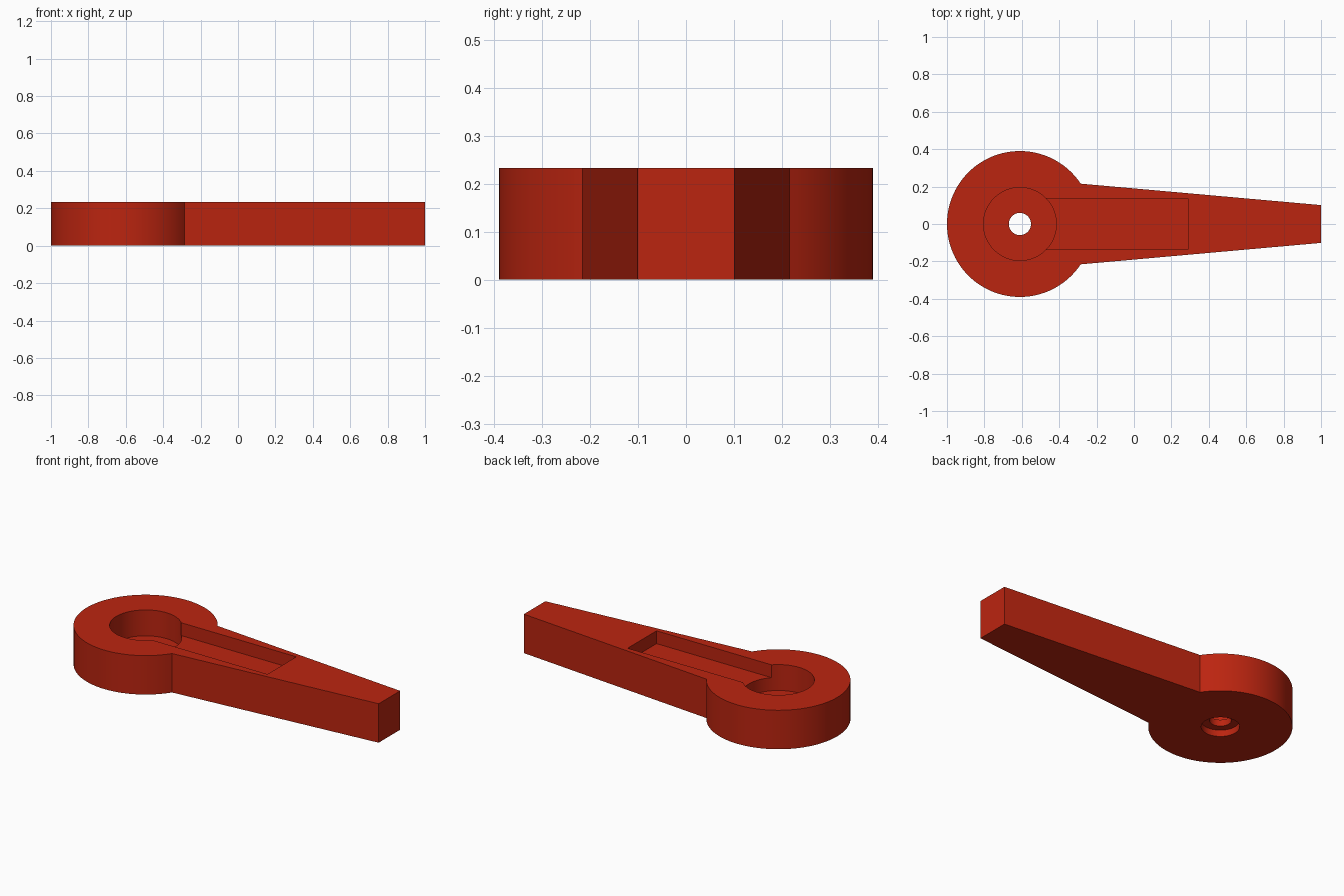
import bpy, bmesh, math

if "Cube" in bpy.data.objects:
    bpy.data.objects.remove(bpy.data.objects["Cube"])

UNIT = 0.039            # one design unit
CX = -0.61              # centre of the round hub
R, H = 0.39, 0.2325     # hub radius, overall height
SEGS = 96

red = bpy.data.materials.new("red")
red.diffuse_color = (0.5, 0.018, 0.005, 1)
red.use_nodes = True
red.node_tree.nodes["Principled BSDF"].inputs["Base Color"].default_value = red.diffuse_color


def prism(name, outline, z0, z1):
    """Extrude a closed xy outline from z0 to z1."""
    bm = bmesh.new()
    base = bm.faces.new([bm.verts.new((x, y, z0)) for x, y in outline])
    ext = bmesh.ops.extrude_face_region(bm, geom=[base])
    verts = [g for g in ext["geom"] if isinstance(g, bmesh.types.BMVert)]
    bmesh.ops.translate(bm, verts=verts, vec=(0, 0, z1 - z0))
    bmesh.ops.recalc_face_normals(bm, faces=bm.faces[:])
    me = bpy.data.meshes.new(name)
    bm.to_mesh(me)
    bm.free()
    me.materials.append(red)
    ob = bpy.data.objects.new(name, me)
    bpy.context.collection.objects.link(ob)
    return ob


def arc(r, a0, a1, n):
    return [(CX + r * math.cos(a0 + (a1 - a0) * i / n),
             r * math.sin(a0 + (a1 - a0) * i / n)) for i in range(n + 1)]


def circle(r, n=SEGS):
    return arc(r, 0, 2 * math.pi, n)[:-1]


# Round hub running into a tapered arm
a = math.atan2(0.2156, 0.325)
lever = prism("lever_arm", arc(R, a, 2 * math.pi - a, SEGS) + [(1, -0.101), (1, 0.101)], 0, H)

# Hub bore, arm slot, screw hole and underside recess
slot = [(CX, -0.136), (0.29, -0.136), (0.29, 0.136), (CX, 0.136)]
cutters = [
    prism("bore_cutter", circle(5 * UNIT), 2 * UNIT, H + 0.1),
    prism("slot_cutter", slot, 4 * UNIT, H + 0.1),
    prism("hole_cutter", circle(1.52 * UNIT, 48), -0.1, H + 0.1),
    prism("recess_cutter", circle(0.104, 64), -0.1, UNIT),
]
bpy.context.view_layer.objects.active = lever
for c in cutters:
    mod = lever.modifiers.new(c.name, 'BOOLEAN')
    mod.operation = 'DIFFERENCE'
    mod.solver = 'EXACT'
    mod.object = c
    bpy.ops.object.modifier_apply(modifier=mod.name)
for c in cutters:
    bpy.data.objects.remove(c, do_unlink=True)

# Smooth round walls, crisp edges
bpy.ops.object.select_all(action='DESELECT')
lever.select_set(True)
bpy.ops.object.shade_smooth_by_angle(angle=math.radians(30))
